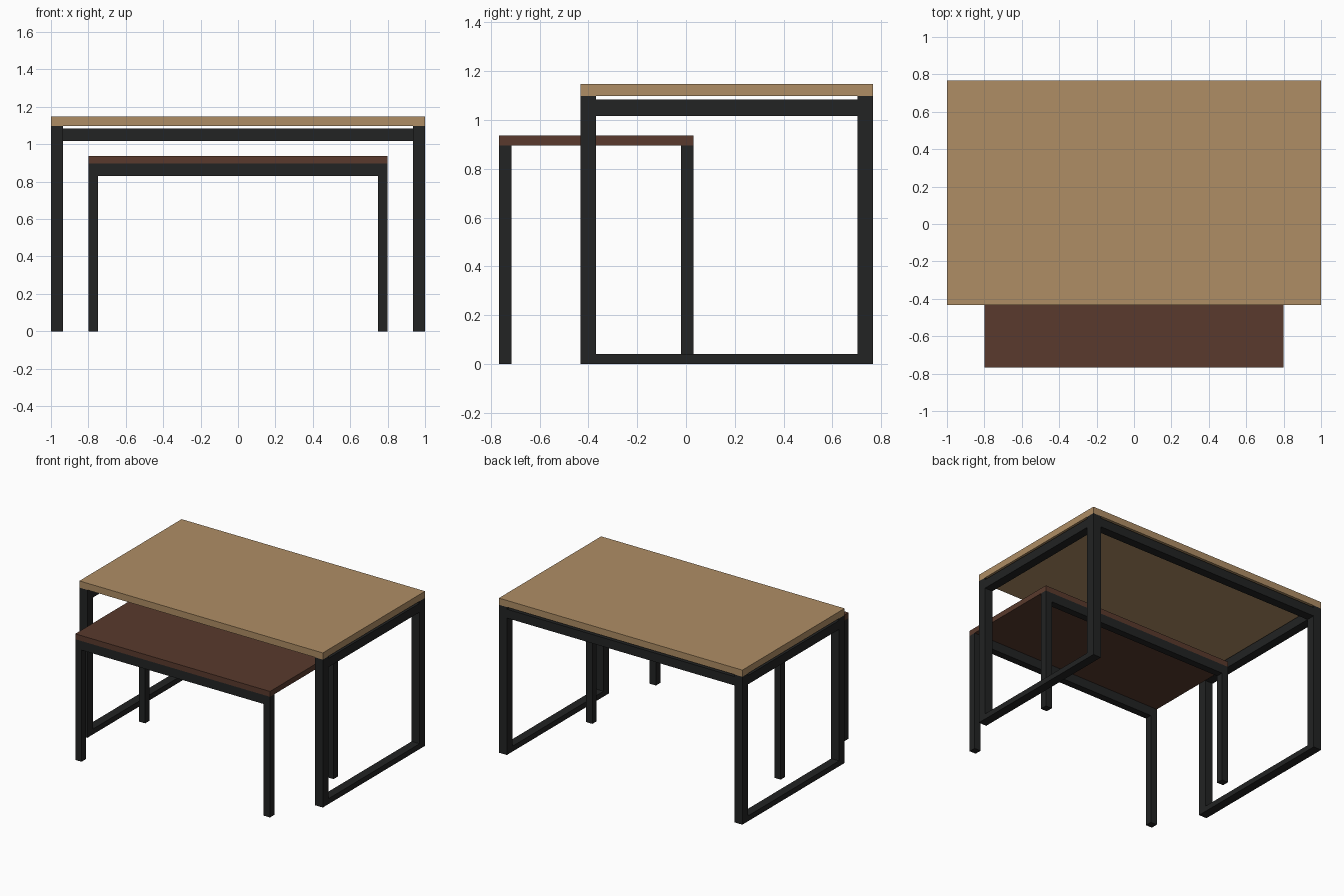
import bpy
import bmesh
from mathutils import Matrix, Vector

cube = bpy.data.objects.get("Cube")
if cube:
    bpy.data.objects.remove(cube, do_unlink=True)


def material(name, rgb):
    m = bpy.data.materials.new(name)
    m.use_nodes = True
    m.diffuse_color = (*rgb, 1)
    m.node_tree.nodes["Principled BSDF"].inputs["Base Color"].default_value = (*rgb, 1)
    return m


oak = material("light oak", (0.43, 0.27, 0.13))
walnut = material("dark walnut", (0.10, 0.042, 0.026))
steel = material("black steel", (0.016, 0.017, 0.017))


def box(name, x, y, z, mat):
    """Box spanning the (low, high) pairs x, y and z."""
    lo, hi = (Vector(c) for c in zip(x, y, z))
    bm = bmesh.new()
    bmesh.ops.create_cube(bm, size=1, matrix=Matrix.Translation((lo + hi) / 2)
                          @ Matrix.Diagonal((*(hi - lo), 1)))
    mesh = bpy.data.meshes.new(name)
    bm.to_mesh(mesh)
    bm.free()
    mesh.materials.append(mat)
    obj = bpy.data.objects.new(name, mesh)
    bpy.context.collection.objects.link(obj)


def top_and_legs(name, half, front, back, height, thick, leg, mat):
    box(name + "_top", (-half, half), (front, back), (height, height + thick), mat)
    for side, x in (("right", (-half, leg - half)), ("left", (half - leg, half))):
        box(f"{name}_front_{side}_leg", x, (front, front + leg), (0, height), steel)
        box(f"{name}_back_{side}_leg", x, (back - leg, back), (0, height), steel)


# Large table: side frames closed at the floor, rail only along the back
F, B, L = -0.433, 0.767, 0.065
top_and_legs("large_table", 1, F, B, 1.098, 0.05, L, oak)
rail_z = (1.017, 1.083)
box("large_table_back_rail", (L - 1, 1 - L), (B - L, B), rail_z, steel)
for side, x in (("right", (-1, L - 1)), ("left", (1 - L, 1))):
    box(f"large_table_{side}_top_rail", x, (F + L, B - L), rail_z, steel)
    box(f"large_table_{side}_floor_rail", x, (F + L, B - L), (0, 0.04), steel)

# Small table: four plain legs with a rail at front and back
f, b, l = -0.767, 0.031, 0.052
top_and_legs("small_table", 0.8, f, b, 0.896, 0.04, l, walnut)
for end, y in (("front", (f, f + l)), ("back", (b - l, b))):
    box(f"small_table_{end}_rail", (l - 0.8, 0.8 - l), y, (0.829, 0.896), steel)
